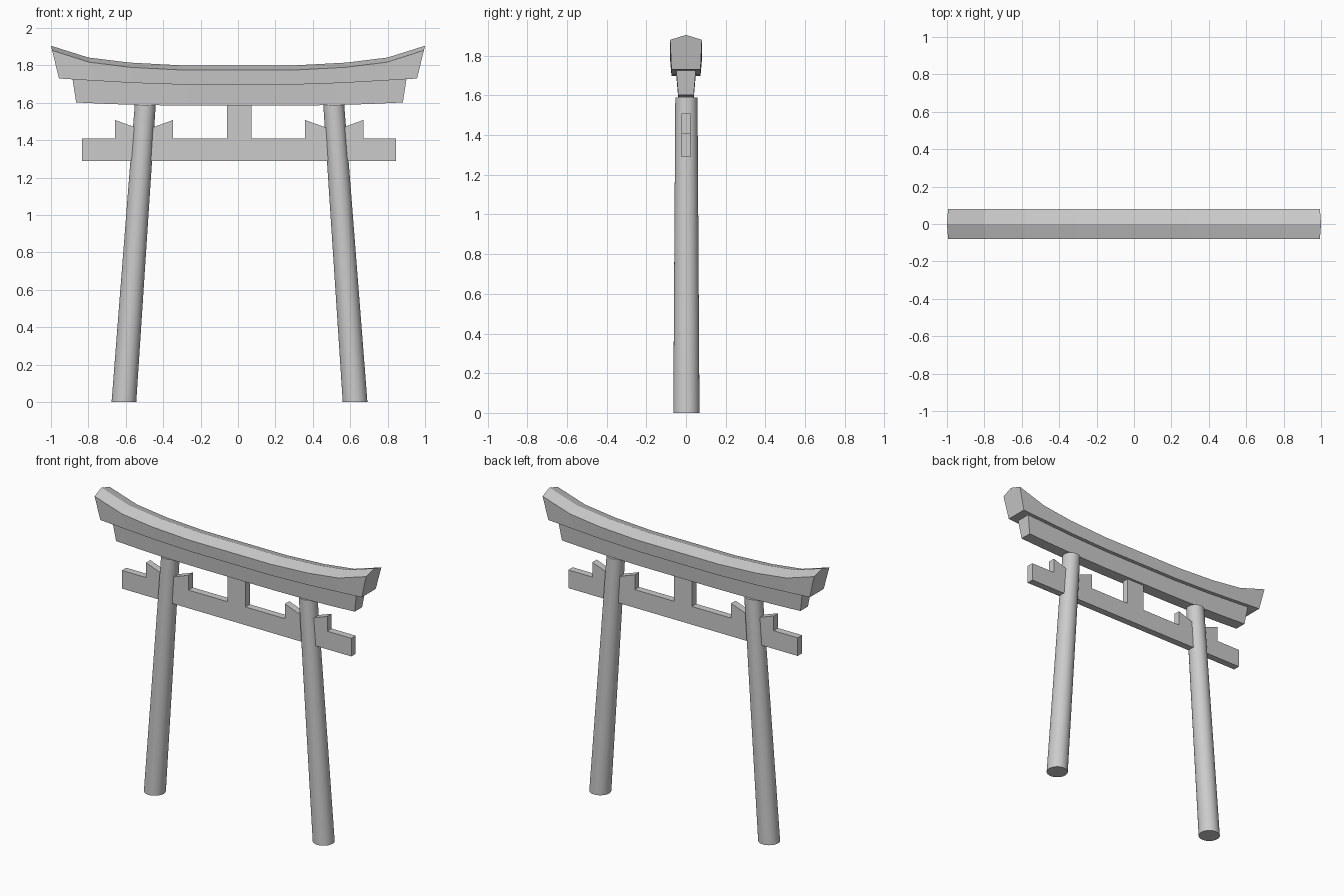
import bpy, bmesh, math

if "Cube" in bpy.data.objects:
    bpy.data.objects.remove(bpy.data.objects["Cube"], do_unlink=True)

grey = bpy.data.materials.new("stone grey")
grey.use_nodes = True
colour = (0.6, 0.6, 0.6, 1)
grey.diffuse_color = colour
grey.node_tree.nodes["Principled BSDF"].inputs["Base Color"].default_value = colour

SHIFT = 0.008   # lower frame sits a touch off the roof's centre


def loft(name, rings, smooth=False):
    """Skin a row of matching rings and cap both ends."""
    bm = bmesh.new()
    rows = [[bm.verts.new(p) for p in ring] for ring in rings]
    n = len(rows[0])
    for a, b in zip(rows, rows[1:]):
        for i in range(n):
            j = (i + 1) % n
            bm.faces.new((a[i], a[j], b[j], b[i]))
    bm.faces.new(rows[0])
    bm.faces.new(rows[-1])
    bmesh.ops.recalc_face_normals(bm, faces=bm.faces)
    mesh = bpy.data.meshes.new(name)
    bm.to_mesh(mesh)
    bm.free()
    mesh.materials.append(grey)
    obj = bpy.data.objects.new(name, mesh)
    bpy.context.collection.objects.link(obj)
    if smooth:
        bpy.ops.object.select_all(action="DESELECT")
        obj.select_set(True)
        bpy.context.view_layer.objects.active = obj
        bpy.ops.object.shade_smooth_by_angle(angle=math.radians(40))
    return obj


def mirrored(stations):
    """Stations run from the tip to the middle; repeat them on the other side."""
    return [(-1, s) for s in stations] + [(1, s) for s in reversed(stations)]


# Upswept roof beam with a ridged top: x, ridge, eave and underside heights
roof = [(1.0, 1.905, 1.88, 1.73), (0.8, 1.842, 1.817, 1.718),
        (0.58, 1.815, 1.79, 1.706), (0.3, 1.8, 1.775, 1.697)]
rings = []
for side, (x, ridge, eave, under) in mirrored(roof):
    xe, xu = side * x * 0.994, side * x * 0.957
    rings.append([(side * x, 0, ridge), (xe, 0.08, eave), (xu, 0.073, under),
                  (xu, -0.073, under), (xe, -0.08, eave)])
loft("roof_beam", rings)

# Tapered beam under the roof: x, top and underside heights
lower = [(0.893, 1.728, 1.602), (0.72, 1.718, 1.594),
         (0.53, 1.71, 1.588), (0.28, 1.7, 1.585)]
rings = []
for side, (x, top, under) in mirrored(lower):
    xt, xu = side * x + SHIFT, side * x * 0.978 + SHIFT
    rings.append([(xt, 0.049, top), (xu, 0.039, under),
                  (xu, -0.039, under), (xt, -0.049, top)])
loft("under_roof_beam", rings)

# Tie beam, wedges and centre strut cut from one board
half = [(0.065, 1.588), (0.065, 1.41), (0.353, 1.41), (0.353, 1.508),
        (0.508, 1.452), (0.664, 1.508), (0.664, 1.41), (0.84, 1.41), (0.84, 1.29)]
outline = half + [(-x, z) for x, z in reversed(half)]
loft("tie_beam", [[(x + SHIFT - 0.002, y, z) for x, z in outline]
                  for y in (-0.023, 0.023)])

# Round pillars leaning inward, with level ends
for name, side in (("left_pillar", 1), ("right_pillar", -1)):
    rings = []
    for x, z, r in ((0.618, 0, 0.066), (0.504, 1.589, 0.056)):
        rings.append([(side * x + SHIFT + r * math.cos(a), 0.002 + r * math.sin(a), z)
                      for a in (math.tau * i / 32 for i in range(32))])
    loft(name, rings, smooth=True)
